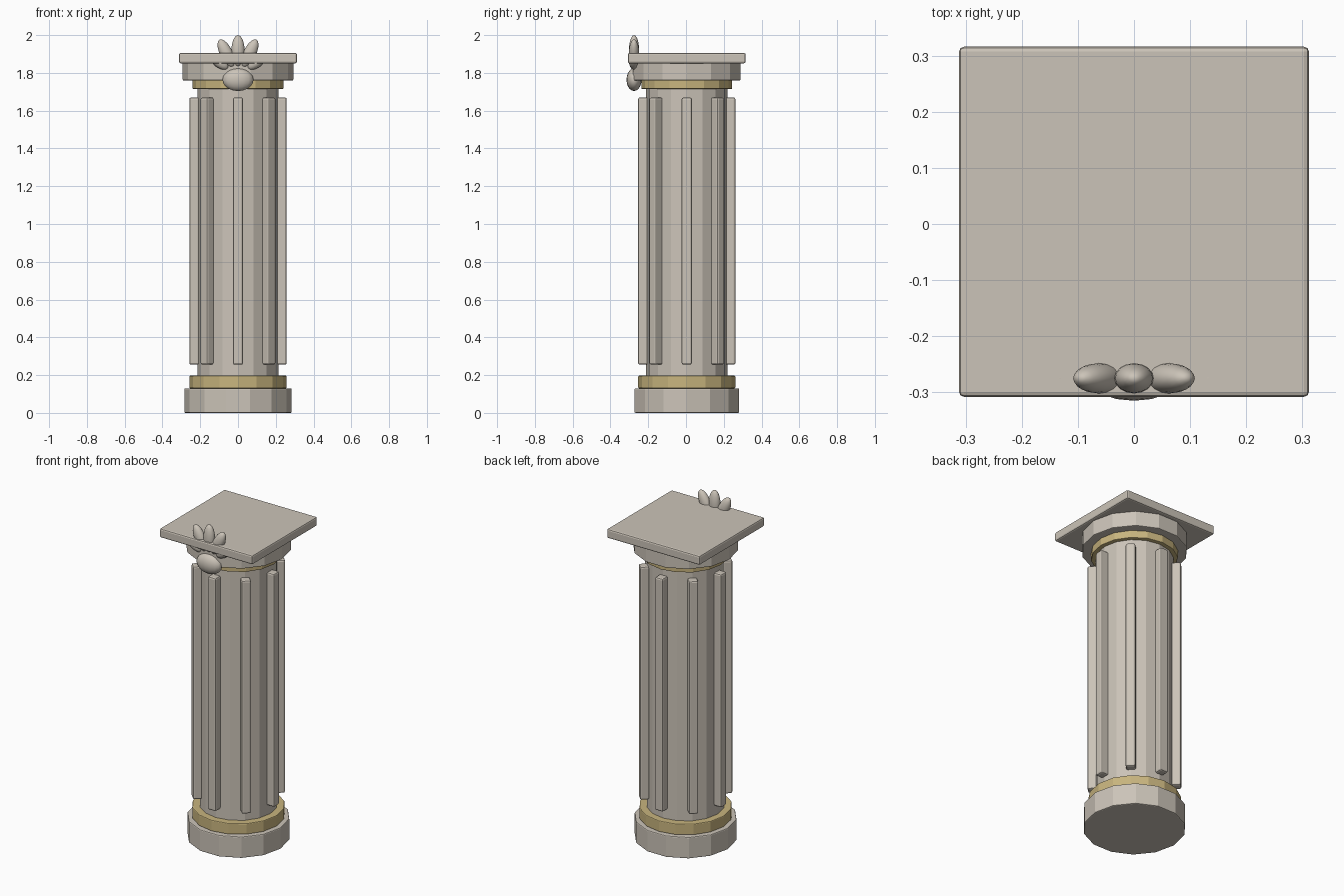
import bpy
from math import cos, sin, pi, radians

cube = bpy.data.objects.get("Cube")
if cube:
    bpy.data.objects.remove(cube)

CY = 0.004  # column axis sits slightly behind centre


def material(name, rgb):
    m = bpy.data.materials.new(name)
    m.use_nodes = True
    m.diffuse_color = (*rgb, 1)
    m.node_tree.nodes["Principled BSDF"].inputs["Base Color"].default_value = (*rgb, 1)
    return m


stone = material("warm stone", (0.60, 0.55, 0.48))
gold = material("old gold", (0.58, 0.46, 0.21))


def finish(name, mat, bevel=0):
    ob = bpy.context.object
    ob.name = name
    ob.data.materials.append(mat)
    bpy.ops.object.transform_apply(location=False, rotation=False, scale=True)
    if bevel:
        mod = ob.modifiers.new("soft edges", "BEVEL")
        mod.width = bevel
        mod.segments = 2
        mod.limit_method = "ANGLE"
        mod.angle_limit = radians(40)
    return ob


def drum(name, radius, z0, z1, sides, mat, bevel=0):
    # faceted drum with a corner on the x axis
    bpy.ops.mesh.primitive_cylinder_add(
        vertices=sides, radius=radius, depth=z1 - z0,
        location=(0, CY, (z0 + z1) / 2), rotation=(0, 0, pi / 2))
    return finish(name, mat, bevel)


def block(name, size, loc, mat, turn=0, bevel=0):
    bpy.ops.mesh.primitive_cube_add(size=1, location=loc, rotation=(0, 0, turn))
    bpy.context.object.scale = size
    return finish(name, mat, bevel)


def pebble(name, radii, loc, tilt=0):
    # smooth ellipsoid leaning sideways by tilt degrees
    bpy.ops.mesh.primitive_uv_sphere_add(
        segments=16, ring_count=10, radius=1, location=loc,
        rotation=(0, radians(tilt), 0))
    bpy.context.object.scale = radii
    finish(name, stone)
    bpy.ops.object.shade_smooth()


# Column drums from floor to capital
drum("base", 0.284, 0, 0.13, 14, stone, 0.006)
drum("lower_gold_ring", 0.257, 0.13, 0.197, 16, gold, 0.005)
drum("shaft", 0.215, 0.19, 1.73, 16, stone)
drum("upper_gold_ring", 0.24, 1.715, 1.762, 16, gold, 0.004)
drum("capital", 0.293, 1.76, 1.855, 14, stone, 0.005)

# Square top slab
block("top_slab", (0.624, 0.624, 0.055), (0, CY, 1.878), stone, bevel=0.009)

# Eight upright ribs around the shaft
for i in range(8):
    a = i * pi / 4
    block(f"rib_{i + 1}", (0.054, 0.054, 1.415),
          (0.231 * cos(a), CY + 0.231 * sin(a), 0.9625), stone, a, 0.01)

# Front ornament: rounded boss under a fan of petals
pebble("ornament_boss", (0.082, 0.04, 0.06), (0, -0.275, 1.764))
pebble("centre_petal", (0.035, 0.027, 0.083), (0, -0.275, 1.917))
for side, s in (("left", 1), ("right", -1)):
    pebble(f"{side}_inner_petal", (0.034, 0.027, 0.08), (s * 0.062, -0.275, 1.904), s * 26)
    pebble(f"{side}_outer_petal", (0.03, 0.027, 0.062), (s * 0.103, -0.275, 1.861), s * 52)
